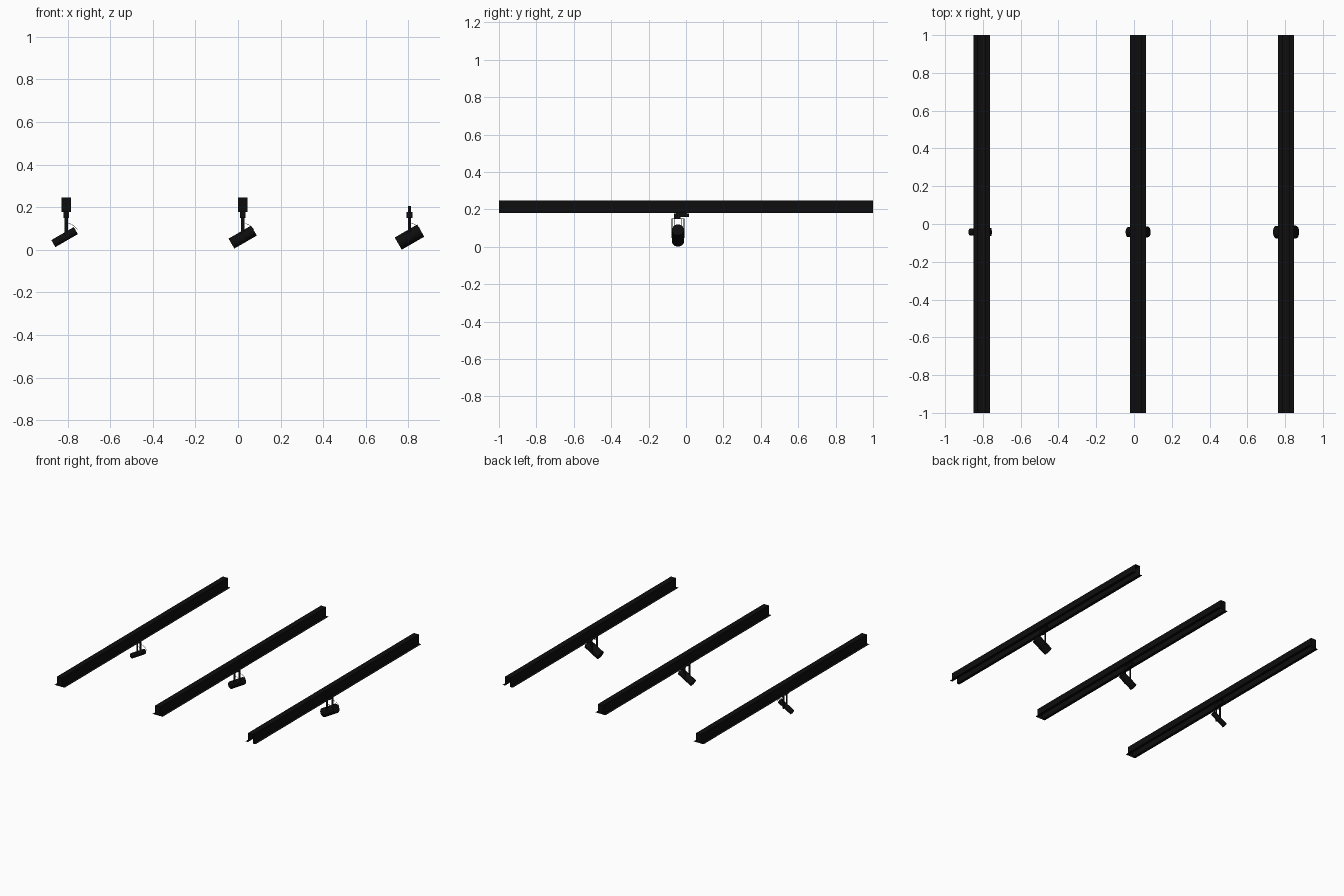
import bpy, bmesh, math
from mathutils import Vector, Matrix

cube = bpy.data.objects.get("Cube")
if cube:
    bpy.data.objects.remove(cube, do_unlink=True)

black = bpy.data.materials.new("matte_black")
black.use_nodes = True
black.diffuse_color = (0.004, 0.004, 0.004, 1)
black.node_tree.nodes["Principled BSDF"].inputs["Base Color"].default_value = black.diffuse_color

LAMP_Y = -0.043
TILT = math.radians(30)
PIVOT_Z = 0.06
RAIL_BOTTOM, RAIL_TOP = 0.179, 0.247


def finish(name, bm, smooth=False):
    mesh = bpy.data.meshes.new(name)
    bm.to_mesh(mesh)
    bm.free()
    obj = bpy.data.objects.new(name, mesh)
    bpy.context.collection.objects.link(obj)
    mesh.materials.append(black)
    if smooth:
        bpy.ops.object.select_all(action='DESELECT')
        obj.select_set(True)
        bpy.context.view_layer.objects.active = obj
        bpy.ops.object.shade_smooth_by_angle(angle=math.radians(35))
    return obj


def box(bm, center, size):
    bmesh.ops.create_cube(bm, size=1.0,
                          matrix=Matrix.Translation(center) @ Matrix.Diagonal((*size, 1)))


def make_rail(name, x, capped):
    # Open-bottomed channel of thin sheet with a flange along each lower edge
    wall, edge = 0.0215, 0.0425
    profile = [(-edge, RAIL_BOTTOM), (-wall, RAIL_BOTTOM), (-wall, RAIL_TOP),
               (wall, RAIL_TOP), (wall, RAIL_BOTTOM), (edge, RAIL_BOTTOM)]
    bm = bmesh.new()
    front = [bm.verts.new((x + px, -1, z)) for px, z in profile]
    back = [bm.verts.new((x + px, 1, z)) for px, z in profile]
    for i in range(len(profile) - 1):
        bm.faces.new((front[i], back[i], back[i + 1], front[i + 1]))
    if capped:
        bm.faces.new(front[4:0:-1])
        bm.faces.new(back[1:5])
    finish(name, bm)


def make_lamp_head(name, x, radius):
    # Turned can: rear wall, barrel and a shallow recessed lens at the low end
    half = 0.061
    profile = [(0, half), (radius, half), (radius, -half),
               (radius * 0.88, -half), (radius * 0.84, -half + 0.008), (0, -half + 0.008)]
    bm = bmesh.new()
    verts = [bm.verts.new((r, 0, z)) for r, z in profile]
    edges = [bm.edges.new(pair) for pair in zip(verts, verts[1:])]
    bmesh.ops.spin(bm, geom=verts + edges, cent=(0, 0, 0), axis=(0, 0, 1),
                   angle=math.tau, steps=32)
    bmesh.ops.remove_doubles(bm, verts=bm.verts, dist=0.0001)
    bmesh.ops.recalc_face_normals(bm, faces=bm.faces)
    turn = Matrix.Rotation(math.pi / 2 - TILT, 4, 'Y')
    bm.transform(Matrix.Translation((x, LAMP_Y, PIVOT_Z)) @ turn)
    finish(name, bm, True)


def make_fork(name, x, radius):
    # Flat bridge with two straps down to the pivots
    top, bottom, thick, width = 0.15, PIVOT_Z - 0.006, 0.002, 0.015
    bm = bmesh.new()
    box(bm, (x, LAMP_Y, top), (width, 2 * radius + 2 * thick, thick))
    for side in (-1, 1):
        y = LAMP_Y + side * (radius + thick / 2)
        box(bm, (x, y, (top + bottom) / 2), (width, thick, top - bottom))
        turn = Matrix.Rotation(math.pi / 2, 4, 'X')
        bmesh.ops.create_cone(bm, cap_ends=True, segments=16, radius1=width / 2,
                              radius2=width / 2, depth=thick,
                              matrix=Matrix.Translation((x, y, bottom)) @ turn)
    finish(name, bm)


def make_arc(name, x, y):
    # Thin guide wire curving from the strap to the rear of the head
    curve = bpy.data.curves.new(name, 'CURVE')
    curve.dimensions = '3D'
    curve.bevel_depth = 0.001
    curve.bevel_resolution = 1
    steps = 12
    spline = curve.splines.new('POLY')
    spline.points.add(steps)
    for i, point in enumerate(spline.points):
        a = math.pi / 2 + (TILT - math.pi / 2) * i / steps
        point.co = (x + 0.061 * math.cos(a), y, PIVOT_Z + 0.065 * math.sin(a), 1)
    curve.materials.append(black)
    bpy.context.collection.objects.link(bpy.data.objects.new(name, curve))


def make_adapter(name, x):
    # Track shoe, swivel block and the contact blade inside the channel
    bm = bmesh.new()
    box(bm, (x, -0.024, 0.168), (0.026, 0.08, 0.02))
    box(bm, (x, LAMP_Y - 0.003, 0.156), (0.026, 0.034, 0.012))
    box(bm, (x, -0.024, 0.192), (0.012, 0.06, 0.03))
    finish(name, bm)


for label, x, radius, capped in (("right", -0.806, 0.019, True),
                                 ("middle", 0.022, 0.027, True),
                                 ("left", 0.805, 0.033, False)):
    make_rail(label + "_rail", x, capped)
    make_adapter(label + "_track_adapter", x)
    make_fork(label + "_fork", x, radius)
    make_lamp_head(label + "_lamp_head", x - (0.008 if label == "right" else 0), radius)
    for side, word in ((-1, "front"), (1, "back")):
        make_arc(f"{label}_{word}_guide_arc", x, LAMP_Y + side * (radius + 0.001))
